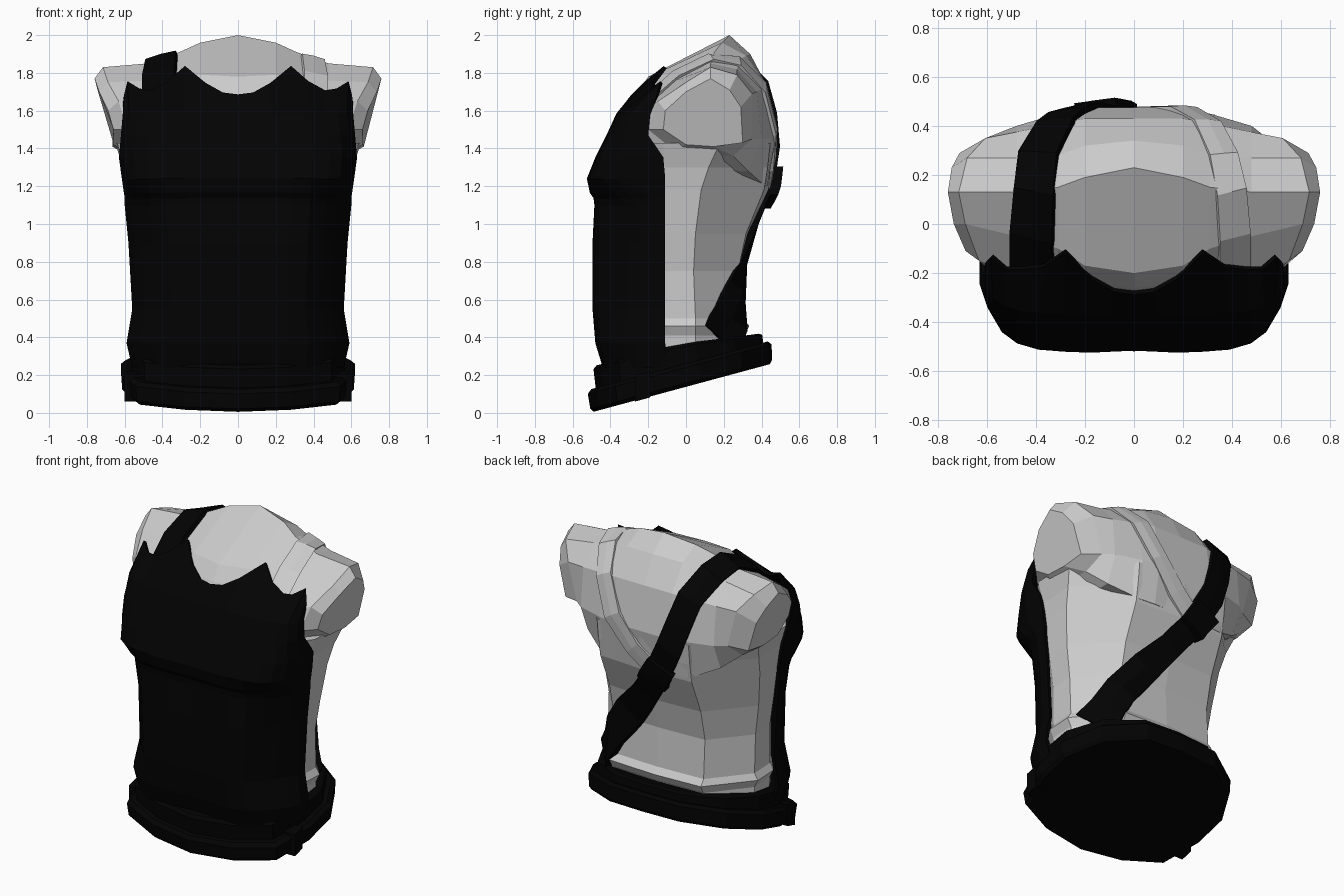
import bpy, bmesh, math
from mathutils import Vector
from mathutils.bvhtree import BVHTree

if "Cube" in bpy.data.objects:
    bpy.data.objects.remove(bpy.data.objects["Cube"])


def material(name, v):
    m = bpy.data.materials.new(name)
    m.diffuse_color = (v, v, v, 1)
    m.use_nodes = True
    m.node_tree.nodes["Principled BSDF"].inputs["Base Color"].default_value = m.diffuse_color
    return m


GREY = material("light_grey", 0.6)
BLACK = material("black", 0.0008)


def add_object(name, bm, mat):
    bmesh.ops.recalc_face_normals(bm, faces=bm.faces[:])
    me = bpy.data.meshes.new(name)
    bm.to_mesh(me)
    bm.free()
    me.materials.append(mat)
    ob = bpy.data.objects.new(name, me)
    bpy.context.collection.objects.link(ob)
    return ob


def skin(name, rings, mat, closed=True, caps=True):
    """Join a list of equal-length point rings into a surface."""
    bm = bmesh.new()
    vs = [[bm.verts.new(p) for p in r] for r in rings]
    n = len(vs[0])
    for a, b in zip(vs, vs[1:]):
        for i in range(n if closed else n - 1):
            j = (i + 1) % n
            bm.faces.new((a[i], a[j], b[j], b[i]))
    if caps:
        bm.faces.new(vs[0])
        bm.faces.new(vs[-1])
    return add_object(name, bm, mat)


def mirror_ring(half):
    """Half outline running from x=0 to x=0, completed on the -x side."""
    return half + [(-x, y, z) for x, y, z in half[-2:0:-1]]


# Lower torso: half width, front y, back y, side corner y at each height
rings = []
for z, w, f, b, c in [(.25, .52, -.36, .34, .05), (.41, .53, -.37, .31, .05),
                      (.46, .555, -.37, .335, .05), (.50, .53, -.37, .305, .05),
                      (.75, .53, -.37, .29, .04), (.95, .56, -.37, .335, .05),
                      (1.18, .59, -.38, .435, .08), (1.30, .61, -.36, .455, .12),
                      (1.43, .65, -.34, .47, .18)]:
    rings.append(mirror_ring([(0, f, z), (.6 * w, f * .95, z), (.88 * w, -.21, z),
                              (.985 * w, -.12, z), (w, c, z), (.33, b * .95, z), (0, b, z)]))
torso = skin("torso", rings, GREY)

# Shoulders and neck: (y, z) profiles from the centre out to the arm stump
profiles = [
    (0, [(-.3, 1.3), (-.34, 1.5), (-.26, 1.69), (-.2, 1.78), (.23, 2.0), (.34, 1.9),
         (.43, 1.73), (.475, 1.45), (.43, 1.2)]),
    (.20, [(-.3, 1.3), (-.34, 1.5), (-.24, 1.69), (-.17, 1.79), (.19, 1.96), (.32, 1.89),
           (.43, 1.73), (.475, 1.45), (.43, 1.2)]),
    (.31, [(-.3, 1.3), (-.32, 1.5), (-.2, 1.68), (-.1, 1.79), (.15, 1.91), (.28, 1.87),
           (.41, 1.72), (.45, 1.45), (.42, 1.2)]),
    (.48, [(-.25, 1.3), (-.28, 1.45), (-.2, 1.62), (-.05, 1.76), (.13, 1.85), (.27, 1.82),
           (.375, 1.7), (.40, 1.45), (.33, 1.28)]),
    (.65, [(-.05, 1.38), (-.2, 1.5), (-.15, 1.65), (0, 1.75), (.13, 1.83), (.27, 1.79),
           (.35, 1.69), (.35, 1.45), (.25, 1.36)]),
    (.71, [(0, 1.42), (-.12, 1.5), (-.11, 1.6), (0, 1.7), (.13, 1.77), (.23, 1.71),
           (.29, 1.62), (.3, 1.43), (.15, 1.41)]),
]


def station(x, prof, s):
    lean = .26 if x > .6 else 0          # the stump ends tilt outward at the top
    back = .6 if x == .65 else .15 if x > .7 else 0     # and round off front and back
    front = .2 if x > .6 else 0
    return [(s * (x + lean * (z - 1.58) - back * max(0, y - .23) - front * max(0, .03 - y)), y, z)
            for y, z in prof]


rings = [station(x, p, -1) for x, p in reversed(profiles)]
rings += [station(x, p, 1) for x, p in profiles[1:]]
shoulders = skin("shoulders_and_neck", rings, GREY)

# Front vest: rows of height, half width, front y, side edge y, corner rounding
cols = [(0, .98), (.15, .99), (.29, 1), (.47, .99), (.64, .97), (.78, .91),
        (.88, .8), (.95, .62), (1, .35), (1, 0)]
rows = [(.24, .55, -.43, -.10, .5), (.37, .58, -.47, -.11, .6), (.55, .55, -.485, -.11, .9),
        (.9, .57, -.485, -.11, 1), (1.1, .59, -.475, -.11, .8), (1.14, .59, -.48, -.11, .6),
        (1.17, .595, -.50, -.11, .4), (1.24, .605, -.515, -.11, 0), (1.35, .62, -.47, -.12, 0),
        (1.47, .61, -.41, -.20, 0), (1.58, .60, -.36, -.19, 0)]
top = [(0, -.28, 1.68), (.08, -.27, 1.69), (.17, -.22, 1.74), (.28, -.11, 1.83),
       (.37, -.17, 1.75), (.46, -.18, 1.70), (.52, -.18, 1.71), (.58, -.13, 1.75),
       (.595, -.15, 1.68), (.60, -.17, 1.63)]


def both_sides(half):
    return [(-x, y, z) for x, y, z in half[:0:-1]] + half


rings = []
for z, w, f, s, r in rows:
    rings.append(both_sides([(w * fx, s + (f - s) * d * (1 - r * .55 * max(0, fx - .6) / .4), z)
                             for fx, d in cols]))
rings.append(both_sides(top))
vest = skin("front_vest", rings, BLACK, closed=False, caps=False)
mod = vest.modifiers.new("thickness", "SOLIDIFY")
mod.thickness, mod.offset = .02, 0

# Tilted belt and the waistband above it
outline = [(0, -.49), (.28, -.45), (.52, -.35), (.595, -.12), (.595, .08),
           (.48, .29), (.25, .43), (0, .445)]


def tilt(y):
    return .003 + (y + .5) * .27


def belt_ring(scale, dz, drop_back=0):
    return mirror_ring([(x * scale, y * scale - .1 * dz,
                         tilt(y * scale) + dz - drop_back * max(0, y + .05))
                        for x, y in outline])


skin("belt", [belt_ring(s, d) for s, d in [(1, 0), (1.03, .02), (1.04, .10), (1, .12)]], BLACK)
skin("waistband", [belt_ring(.95, .08), belt_ring(.955, .22, .12), belt_ring(.92, .235, .13)], BLACK)

# Belt clips on both hips
for side, sx in (("left", -1), ("right", 1)):
    bm = bmesh.new()
    bmesh.ops.create_cube(bm, size=1)
    for v in bm.verts:
        x, y, z = v.co
        v.co = (sx * (.56 + .08 * x), -.23 + .08 * y, tilt(-.23 + .08 * y) + .065 + .14 * z)
    add_object(side + "_belt_clip", bm, BLACK)

# Body surface used to lay the straps on
verts, faces = [], []
for ob in (torso, shoulders):
    o = len(verts)
    verts += [v.co.copy() for v in ob.data.vertices]
    faces += [[o + i for i in p.vertices] for p in ob.data.polygons]
body = BVHTree.FromPolygons(verts, faces)


def drop(p, lift):
    """Cast a point inward onto the body and lift it off again."""
    centre = Vector((p.x * .45, .05, min(p.z, 1.45)))
    d = (p - centre).normalized()
    hit = body.ray_cast(centre + d * 2, -d)[0]
    return (hit if hit else p) + d * lift


def strap(name, path, width, lift, mat, flare=()):
    """Lay a band along the path; flare widens its last points."""
    pts = [Vector(p) for p in path]
    widths = [width] * (len(pts) - len(flare)) + list(flare)
    rings = []
    for i, p in enumerate(pts):
        t = (pts[min(i + 1, len(pts) - 1)] - pts[max(i - 1, 0)]).normalized()
        out = (p - Vector((p.x * .45, .05, min(p.z, 1.45)))).normalized()
        side = t.cross(out).normalized() * widths[i] / 2
        rings.append([drop(p + side, lift), drop(p, lift), drop(p - side, lift),
                      drop(p - side, -.03), drop(p, -.03), drop(p + side, -.03)])
    return skin(name, rings, mat)


# Black strap over the left shoulder and across the back to the right hip
strap("shoulder_strap", [(-.40, -.19, 1.66), (-.40, -.05, 1.78), (-.40, .13, 1.88),
                         (-.38, .28, 1.84), (-.32, .42, 1.72), (-.27, .46, 1.56),
                         (-.2, .46, 1.38), (-.1, .44, 1.18), (.03, .37, 1.0),
                         (.17, .3, .82), (.33, .28, .64), (.42, .25, .5), (.48, .21, .39)],
      .16, .03, BLACK, flare=(.18, .2, .24, .28))

# Thin grey strap from the right shoulder to the buckle
strap("back_strap", [(.40, -.19, 1.66), (.40, -.05, 1.78), (.395, .13, 1.88), (.36, .28, 1.85),
                     (.3, .42, 1.72), (.2, .47, 1.5), (.06, .45, 1.32), (-.08, .44, 1.2)],
      .12, .018, GREY)

# Strap buckle
strap("strap_buckle", [(-.15, .45, 1.26), (-.12, .45, 1.21), (-.09, .44, 1.16), (-.07, .42, 1.12)],
      .18, .065, BLACK)
